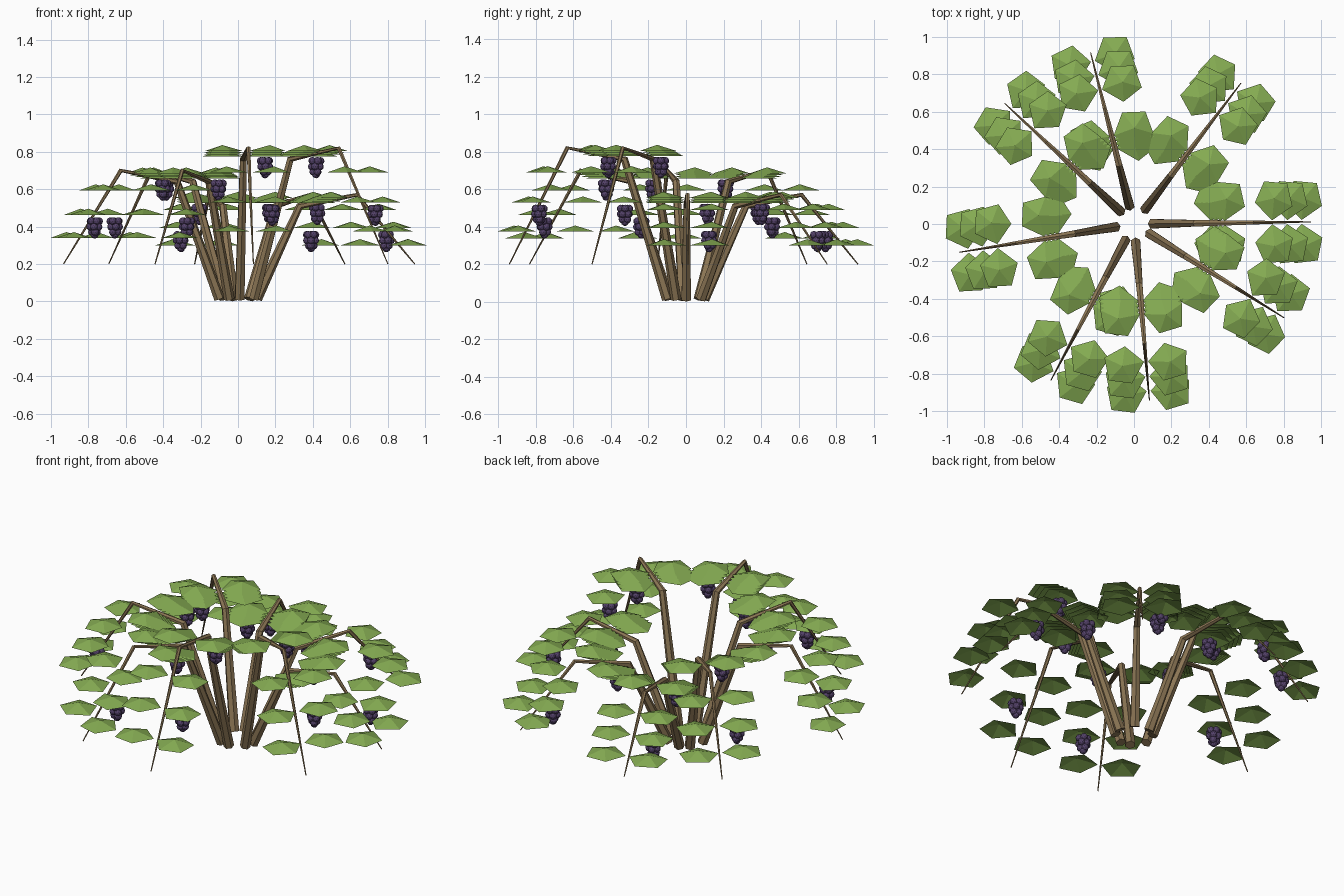
import bpy, bmesh, math
from mathutils import Vector, Matrix

if "Cube" in bpy.data.objects:
    bpy.data.objects.remove(bpy.data.objects["Cube"])


def material(name, rgb):
    m = bpy.data.materials.new(name)
    m.diffuse_color = (*rgb, 1)
    m.use_nodes = True
    m.node_tree.nodes["Principled BSDF"].inputs["Base Color"].default_value = m.diffuse_color
    return m


BARK = material("bark brown", (0.26, 0.18, 0.09))
LEAF = material("leaf green", (0.235, 0.41, 0.085))
BERRY = material("grape purple", (0.09, 0.055, 0.145))

# Vines: direction in degrees, height of the arch
VINES = [(0.7, .57), (52.8, .57), (104.2, .57), (137, .70),
         (189.2, .70), (242, .70), (275, .82), (328, .82)]


def finish(name, bm, mat, angle):
    mesh = bpy.data.meshes.new(name)
    bm.to_mesh(mesh)
    bm.free()
    mesh.materials.append(mat)
    ob = bpy.data.objects.new(name, mesh)
    ob.rotation_euler.z = math.radians(angle)
    bpy.context.collection.objects.link(ob)


def tube(bm, points, radii, sides=6):
    """Tapered tube along a path lying in the xz plane."""
    rings = []
    side = Vector((0, 1, 0))
    for i, p in enumerate(points):
        a, b = points[max(i - 1, 0)], points[min(i + 1, len(points) - 1)]
        up = (b - a).normalized().cross(side)
        rings.append([bm.verts.new(p + radii[i] * (math.cos(t) * up + math.sin(t) * side))
                      for t in (math.tau * k / sides for k in range(sides))])
    for r, s in zip(rings, rings[1:]):
        for k in range(sides):
            n = (k + 1) % sides
            bm.faces.new((r[k], r[n], s[n], s[k]))
    bm.faces.new(rings[0])
    bm.faces.new(rings[-1])
    bmesh.ops.recalc_face_normals(bm, faces=bm.faces)


def leaf(bm, centre, s):
    """Five-sided leaf with a raised middle; its longest point meets the stem."""
    c = Vector(centre)
    mid = bm.verts.new(c + Vector((0, 0, .026)))
    rim = []
    for k in range(5):
        t = math.radians(-96 + 72 * k)
        r = .118 if k == 0 else .106
        rim.append(bm.verts.new(c + Vector((r * math.cos(t), s * r * math.sin(t), -.007))))
    for k in range(5):
        f = (mid, rim[k], rim[(k + 1) % 5])
        bm.faces.new(f if s > 0 else f[::-1])


def grapes(bm, centre):
    """Hanging bunch: rings of berries narrowing downward."""
    for count, ring, z in ((5, .024, .031), (5, .023, .001), (3, .015, -.027), (1, 0, -.041)):
        for k in range(count):
            t = math.tau * k / count + z * 20
            spot = Vector(centre) + Vector((ring * math.cos(t), ring * math.sin(t), z))
            bmesh.ops.create_icosphere(bm, subdivisions=2, radius=.021,
                                       matrix=Matrix.Translation(spot))


for angle, top in VINES:
    # Stem: trunk, arm and drooping tip
    base, elbow = Vector((.1, 0, .013)), Vector((.33, 0, top - .06))
    peak, tip = Vector((.635, 0, top)), Vector((.945, 0, .2))
    bm = bmesh.new()
    tube(bm, [base, elbow, peak, tip], [.029, .02, .012, .003])
    finish("vine_stem", bm, BARK, angle)

    # Leaves on both sides of the arm and of the drooping tip
    bm = bmesh.new()
    for s in (1, -1):
        for k in range(4):
            leaf(bm, (.425 + .024 * k, s * .128, top - .037 + .009 * k), s)
        for t in (.2, .46, .71):
            p = peak.lerp(tip, t)
            leaf(bm, (p.x + .054, s * .128, p.z), s)
    finish("vine_leaves", bm, LEAF, angle)

    # Two bunches of grapes
    bm = bmesh.new()
    grapes(bm, (.425, .108, top - .1))
    grapes(bm, (.795, .113, .325 + (top - .57) * .56))
    finish("grape_bunches", bm, BERRY, angle)
